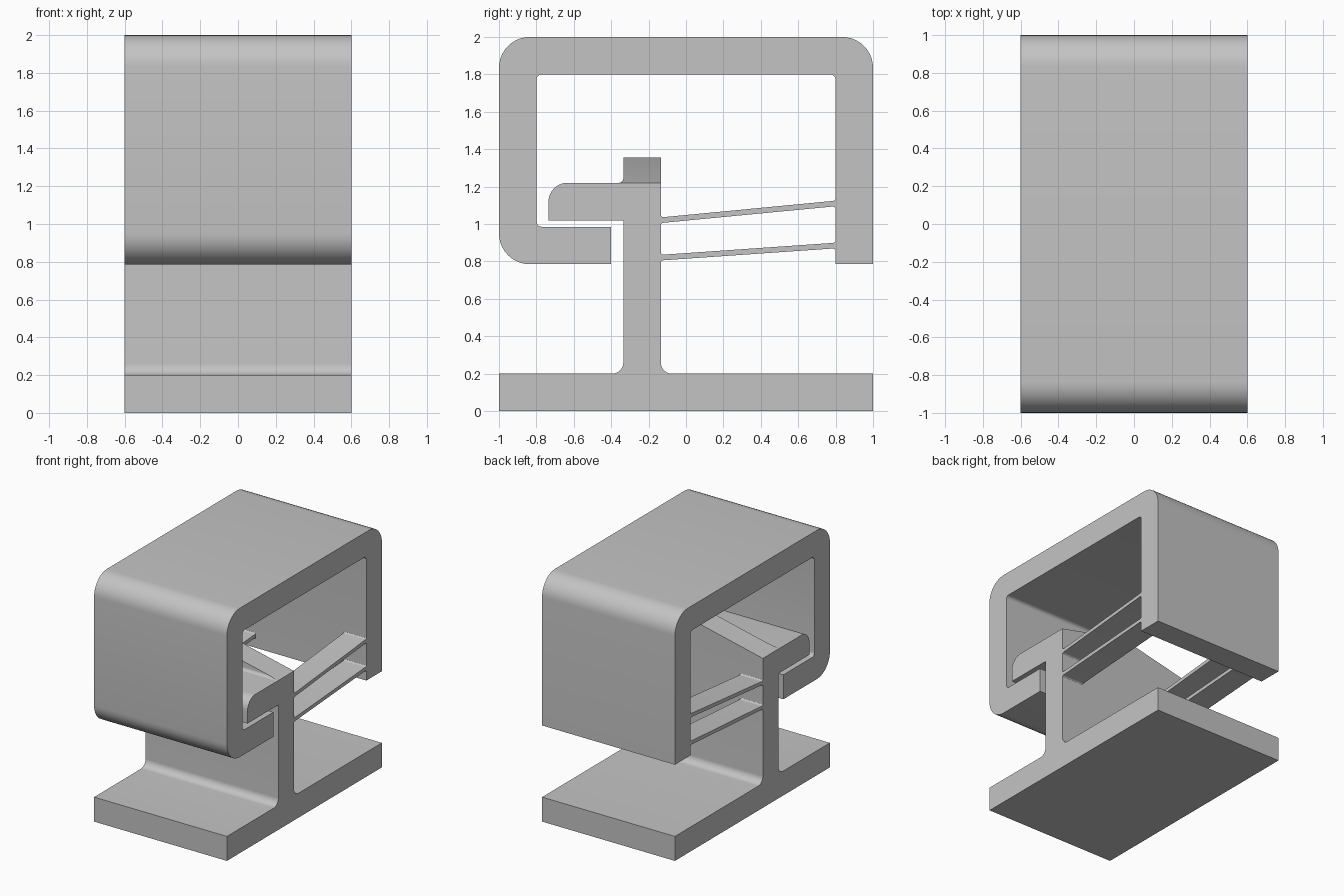
import bpy, bmesh, math
from mathutils import Vector

cube = bpy.data.objects.get("Cube")
if cube:
    bpy.data.objects.remove(cube, do_unlink=True)

HALF = 0.6          # half of the extrusion width
SHELF = 1.22        # height of the hook top
PEAK = 1.355        # height of the ridge

gray = bpy.data.materials.new("plain_gray")
gray.use_nodes = True
tone = (0.55, 0.55, 0.55, 1)
gray.diffuse_color = tone
gray.node_tree.nodes["Principled BSDF"].inputs["Base Color"].default_value = tone


def rounded(corners, steps=10):
    """Outline of (y, z, radius) corners with each radius turned into an arc."""
    pts = []
    for i, (y, z, *r) in enumerate(corners):
        c = Vector((y, z))
        if not r:
            pts.append(c)
            continue
        a = (Vector(corners[i - 1][:2]) - c).normalized()
        b = (Vector(corners[(i + 1) % len(corners)][:2]) - c).normalized()
        half = a.angle(b) / 2
        center = c + (a + b).normalized() * r[0] / math.sin(half)
        reach = r[0] / math.tan(half)
        start, end = c + a * reach - center, c + b * reach - center
        turn = start.angle(end)
        for k in range(steps + 1):
            t = k / steps
            pts.append(center + (start * math.sin((1 - t) * turn)
                                 + end * math.sin(t * turn)) / math.sin(turn))
    return pts


def extrude(name, corners, x0=-HALF, x1=HALF, cuts=()):
    """Extrude a side profile along x, then trim it with (point, normal) planes."""
    bm = bmesh.new()
    face = bm.faces.new([bm.verts.new((x0, p.x, p.y)) for p in rounded(corners)])
    new = bmesh.ops.extrude_face_region(bm, geom=[face])["geom"]
    bmesh.ops.translate(bm, vec=(x1 - x0, 0, 0),
                        verts=[v for v in new if isinstance(v, bmesh.types.BMVert)])
    for co, no in cuts:
        cut = bmesh.ops.bisect_plane(bm, geom=bm.verts[:] + bm.edges[:] + bm.faces[:],
                                     plane_co=co, plane_no=no, clear_outer=True)
        rim = [e for e in bm.edges if e.is_boundary]
        bmesh.ops.holes_fill(bm, edges=rim)
    bmesh.ops.recalc_face_normals(bm, faces=bm.faces[:])
    mesh = bpy.data.meshes.new(name)
    bm.to_mesh(mesh)
    bm.free()
    mesh.materials.append(gray)
    obj = bpy.data.objects.new(name, mesh)
    bpy.context.collection.objects.link(obj)
    bpy.ops.object.select_all(action='DESELECT')
    obj.select_set(True)
    bpy.context.view_layer.objects.active = obj
    bpy.ops.object.shade_smooth_by_angle(angle=math.radians(25))
    return obj


# Base plate, post and hook, with the post top trimmed to a ridge at x = 0
rise = PEAK - SHELF
roof = [((0, 0, PEAK), (side * rise, 0, HALF)) for side in (-1, 1)]
extrude("base_post_and_hook", [
    (-1, 0), (1, 0), (1, 0.2), (-0.135, 0.2, 0.06),
    (-0.135, PEAK), (-0.335, PEAK), (-0.335, SHELF, 0.025),
    (-0.735, SHELF, 0.1), (-0.735, 1.02), (-0.335, 1.02),
    (-0.335, 0.2, 0.06), (-1, 0.2)], cuts=roof)

# Wrap-around cover with the lip that catches the hook
extrude("cover", [
    (0.8, 0.785), (1, 0.785), (1, 2, 0.165), (-1, 2, 0.165), (-1, 0.785, 0.165),
    (-0.4, 0.785), (-0.4, 0.985), (-0.8, 0.985, 0.03),
    (-0.8, 1.8, 0.03), (0.8, 1.8, 0.03)])

# Thin spring blades in pairs at both ends, flared where they join post and cover
Y0, Y1, SINK, FLARE, R = -0.137, 0.802, 0.03, 0.03, 0.018
for level, z0, z1 in (("lower", 0.805, 0.87), ("upper", 1.005, 1.095)):
    t = 0.03
    blade = [
        (Y0 - SINK, z0 - FLARE), (Y0, z0 - FLARE), (Y0, z0, R),
        (Y1, z1, R), (Y1, z1 - FLARE), (Y1 + SINK, z1 - FLARE),
        (Y1 + SINK, z1 + t + FLARE), (Y1, z1 + t + FLARE), (Y1, z1 + t, R),
        (Y0, z0 + t, R), (Y0, z0 + t + FLARE), (Y0 - SINK, z0 + t + FLARE)]
    extrude(f"{level}_spring_blade_left", blade, HALF - 0.2, HALF)
    extrude(f"{level}_spring_blade_right", blade, -HALF, 0.2 - HALF)
